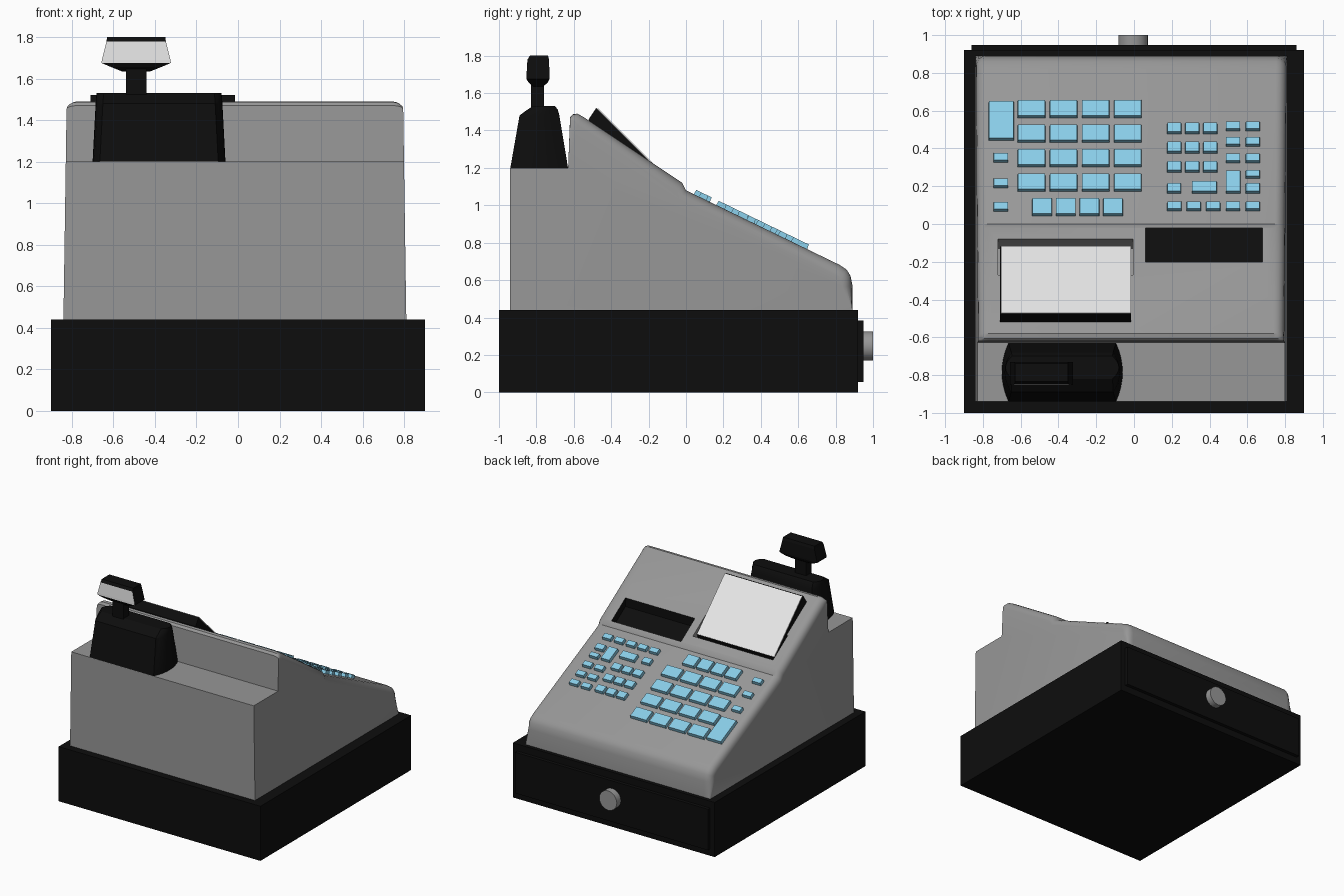
import bpy, bmesh, math
from mathutils import Matrix, Vector

if "Cube" in bpy.data.objects:
    bpy.data.objects.remove(bpy.data.objects["Cube"])


def mat(name, r, g, b):
    m = bpy.data.materials.new(name)
    m.diffuse_color = (r, g, b, 1)
    m.use_nodes = True
    m.node_tree.nodes["Principled BSDF"].inputs["Base Color"].default_value = m.diffuse_color
    return m


GREY = mat("case grey", 0.31, 0.31, 0.31)
BLACK = mat("black", 0.004, 0.004, 0.004)
WHITE = mat("white", 0.82, 0.82, 0.82)
BLUE = mat("key blue", 0.25, 0.61, 0.80)


def finish(name, bm, material, smooth=None):
    bmesh.ops.recalc_face_normals(bm, faces=bm.faces[:])
    me = bpy.data.meshes.new(name)
    bm.to_mesh(me)
    bm.free()
    ob = bpy.data.objects.new(name, me)
    bpy.context.collection.objects.link(ob)
    me.materials.append(material)
    if smooth:
        smooth_object(ob, smooth)
    return ob


def activate(ob):
    bpy.ops.object.select_all(action='DESELECT')
    ob.select_set(True)
    bpy.context.view_layer.objects.active = ob


def smooth_object(ob, degrees):
    activate(ob)
    bpy.ops.object.shade_smooth_by_angle(angle=math.radians(degrees))


def loft(name, rings, material, smooth=None):
    """Skin a list of equal-length rings and cap both ends."""
    bm = bmesh.new()
    vs = [[bm.verts.new(p) for p in ring] for ring in rings]
    n = len(rings[0])
    for a, b in zip(vs, vs[1:]):
        for i in range(n):
            j = (i + 1) % n
            bm.faces.new((a[i], a[j], b[j], b[i]))
    bm.faces.new(vs[0])
    bm.faces.new(vs[-1])
    return finish(name, bm, material, smooth)


def prism(name, yz, x0, x1, material):
    return loft(name, [[(x, y, z) for y, z in yz] for x in (x0, x1)], material)


def box(name, x0, x1, y0, y1, z0, z1, material):
    return prism(name, [(y0, z0), (y1, z0), (y1, z1), (y0, z1)], x0, x1, material)


# Cash drawer, its front panel and the lock knob
box("drawer_base", -0.9, 0.9, -1.0, 0.92, 0, 0.44, BLACK)
box("drawer_front", -0.86, 0.86, 0.91, 0.948, 0.055, 0.385, BLACK)
bm = bmesh.new()
bmesh.ops.create_cone(bm, cap_ends=True, segments=28, radius1=0.078, radius2=0.078, depth=0.07,
                      matrix=Matrix.Translation((-0.005, 0.965, 0.247)) @ Matrix.Rotation(math.pi / 2, 4, 'X'))
finish("drawer_lock", bm, GREY, 35)

# Case: side profile (y, z) with inward rounding direction (ny, nz) toward both sides
profile = [
    (-0.94, 0.44, 0, 0), (-0.94, 1.2, 0, 0), (-0.63, 1.2, 0, 0), (-0.62, 1.47, 0, 0.3),
    (-0.605, 1.487, 0, 0.6), (-0.58, 1.49, 0.3, 0.8), (-0.55, 1.473, 0.54, 0.84),
    (-0.02, 1.12, 0.6, 0.8), (0.0, 1.08, 0.55, 0.85), (0.82, 0.682, 0.44, 0.9),
    (0.86, 0.655, 0.65, 0.75), (0.88, 0.622, 0.9, 0.4), (0.89, 0.57, 1, 0.1), (0.89, 0.44, 0, 0)]
R, HALF = 0.055, 0.825


def case_ring(x, inset):
    ring = []
    for y, z, ny, nz in profile:
        y2, z2 = y - ny * inset, z - nz * inset
        ring.append((-0.015 + x * (1 - 0.018 * (z2 - 0.44)), y2, z2))
    return ring


arc = [math.radians(a) for a in (0, 22.5, 45, 67.5, 90)]
left = [(HALF - R + R * math.cos(a), R * (1 - math.sin(a))) for a in arc]
rings = [case_ring(-x, d) for x, d in left] + [case_ring(x, d) for x, d in reversed(left)]
case = loft("case", rings, GREY)
case.data.materials.append(BLACK)


def cut(target, cutter):
    cutter.hide_render = True
    activate(target)
    m = target.modifiers.new("cut", 'BOOLEAN')
    m.operation, m.solver, m.object = 'DIFFERENCE', 'EXACT', cutter
    m.material_mode = 'TRANSFER'
    bpy.ops.object.modifier_apply(modifier=m.name)
    bpy.data.objects.remove(cutter)


def upper_z(y):
    return 1.12 - (y + 0.02) * 0.666


# Recessed operator display and the pocket below the printer lid
y0, y1 = -0.2, -0.022
cut(case, prism("display_cutter", [(y0, upper_z(y0) + .05), (y1, upper_z(y1) + .05),
                                   (y1, upper_z(y1) - .07), (y0, upper_z(y0) - .07)], 0.06, 0.68, BLACK))
cut(case, prism("pocket_cutter", [(-0.27, 1.38), (-0.27, 1.24), (-0.13, 1.09), (-0.08, 1.158), (-0.06, 1.25)],
                -0.72, -0.005, GREY))
smooth_object(case, 35)

# Printer lid wedge with a white face plate
prism("printer_lid", [(-0.52, 1.46), (-0.48, 1.52), (-0.12, 1.16), (-0.15, 1.08), (-0.5, 1.38)],
      -0.71, -0.015, BLACK)
prism("printer_lid_face", [(-0.475, 1.515), (-0.471, 1.519), (-0.117, 1.165), (-0.121, 1.161)],
      -0.705, -0.015, WHITE)

# Keys, given as plan rectangles and laid on the lower slope
keys = [(-0.77, -0.635, 0.44, 0.655)]
keys += [(-0.745, -0.665, y, y + 0.055) for y in (0.065, 0.19, 0.325)]
keys += [(x, x + 0.148, y, y + 0.1) for x in (-0.617, -0.447, -0.277, -0.107)
         for y in (0.17, 0.3, 0.43, 0.56)]
keys += [(x, x + 0.107, 0.04, 0.14) for x in (-0.54, -0.415, -0.29, -0.165)]
keys += [(x, x + 0.077, y, y + 0.067) for x in (0.175, 0.27, 0.365) for y in (0.27, 0.372, 0.474)]
keys += [(0.175, 0.25, 0.16, 0.22), (0.305, 0.44, 0.16, 0.23)]
keys += [(x, x + 0.078, 0.067, 0.122) for x in (0.175, 0.277, 0.38, 0.485, 0.59)]
keys += [(x, x + 0.078, y, y + 0.055) for x in (0.485, 0.59) for y in (0.322, 0.408, 0.49)]
keys += [(0.485, 0.565, 0.16, 0.285), (0.59, 0.668, 0.24, 0.29), (0.59, 0.668, 0.16, 0.22)]
slope = Vector((0, 1, -0.485)).normalized()
normal = Vector((0, 0.485, 1)).normalized()
bm = bmesh.new()
for x0, x1, ya, yb in keys:
    height, sunk = 0.026, 0.01
    ya, yb = ya - height * normal.y + 0.012, yb - height * normal.y
    corners = []
    for h, inset in ((-sunk, 0), (height, 0.003)):
        for x, y in ((x0 + inset, ya + inset), (x1 - inset, ya + inset),
                     (x1 - inset, yb - inset), (x0 + inset, yb - inset)):
            p = Vector((x, 0, 1.08)) + slope * (y / slope.y) + normal * h
            corners.append(bm.verts.new(p))
    for f in ((0, 1, 2, 3), (4, 5, 6, 7), (0, 1, 5, 4), (1, 2, 6, 5), (2, 3, 7, 6), (3, 0, 4, 7)):
        bm.faces.new([corners[i] for i in f])
finish("keys", bm, BLUE)


# Customer display base: tapered block with bulging ends
def bulged(z, half_x, ya, yb):
    mid, hy = (ya + yb) / 2, (yb - ya) / 2
    ts = [-1 + i / 4 for i in range(9)]
    right = [(-0.38 + half_x - 0.035 * t * t, mid + t * hy, z) for t in ts]
    return right + [(-0.76 - x, y, z) for x, y, z in reversed(right)]


loft("pole_base", [bulged(1.195, 0.32, -0.94, -0.63), bulged(1.48, 0.305, -0.89, -0.677),
                   bulged(1.51, 0.303, -0.85, -0.685), bulged(1.53, 0.30, -0.82, -0.70)], BLACK, 30)
box("pole_neck", -0.54, -0.44, -0.83, -0.76, 1.48, 1.66, BLACK)


# Customer display head: stacked sections, white window on the face turned to -y
def rect(z, hx, ya, yb):
    return [(-0.49 - hx, ya, z), (-0.49 + hx, ya, z), (-0.49 + hx, yb, z), (-0.49 - hx, yb, z)]


head = loft("pole_display", [rect(1.635, 0.07, -0.815, -0.765), rect(1.655, 0.12, -0.84, -0.74),
                             rect(1.675, 0.167, -0.853, -0.73), rect(1.69, 0.165, -0.853, -0.73),
                             rect(1.778, 0.143, -0.848, -0.732), rect(1.80, 0.14, -0.835, -0.738)], BLACK)
head.data.materials.append(WHITE)
for f in head.data.polygons:
    if f.normal.y < -0.9 and 1.68 < f.center.z < 1.78:
        f.material_index = 1
